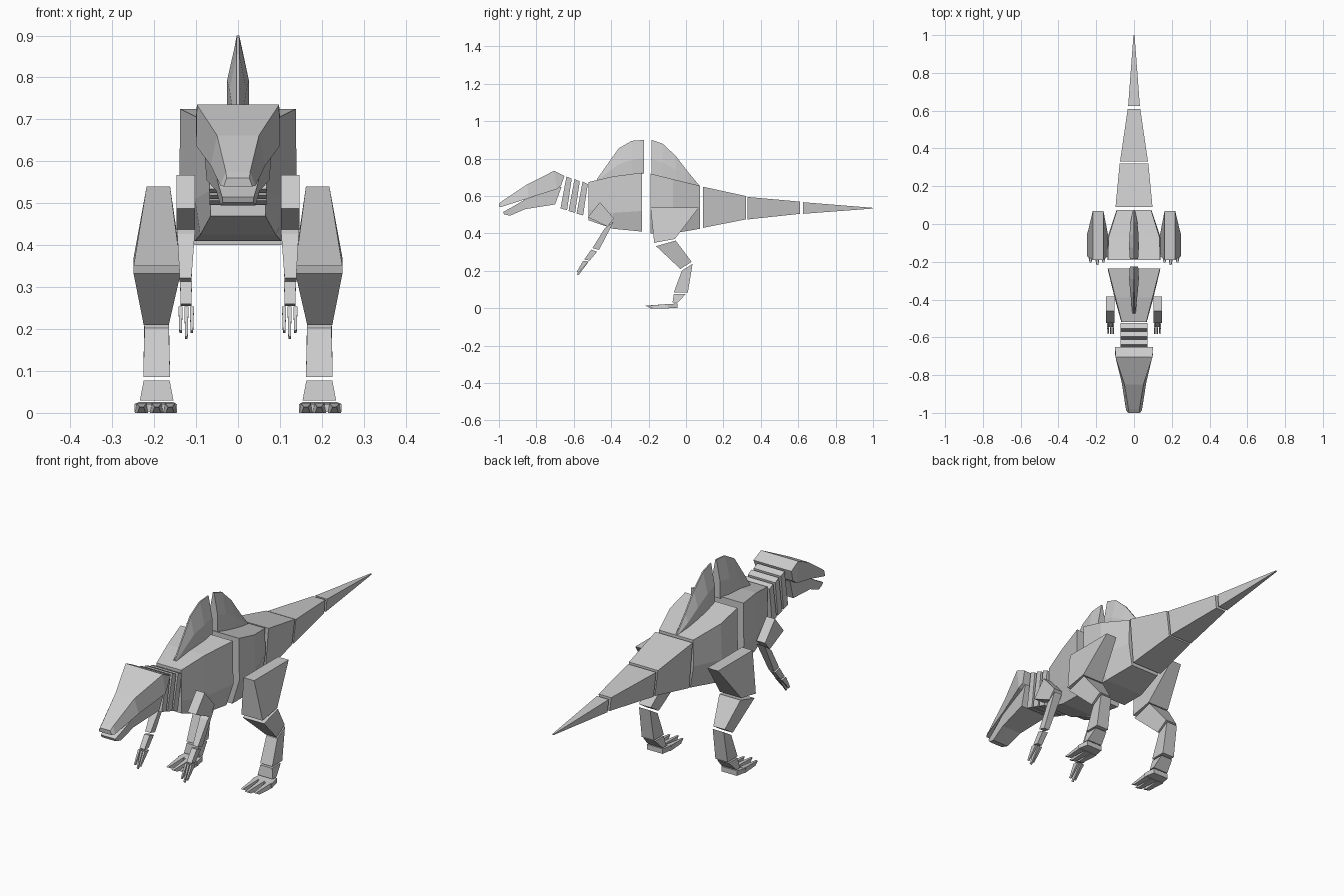
import bpy, bmesh


def make(name, rings, mirror=False):
    """Skin a closed solid over a row of point rings."""
    bm = bmesh.new()
    vs = [[bm.verts.new(p) for p in r] for r in rings]
    n = len(vs[0])
    for a, b in zip(vs, vs[1:]):
        for i in range(n):
            j = (i + 1) % n
            bm.faces.new((a[i], a[j], b[j], b[i]))
    bm.faces.new(vs[0])
    bm.faces.new(vs[-1])
    bmesh.ops.remove_doubles(bm, verts=bm.verts, dist=0.0005)
    bmesh.ops.recalc_face_normals(bm, faces=bm.faces)
    me = bpy.data.meshes.new(name)
    bm.to_mesh(me)
    bm.free()
    ob = bpy.data.objects.new(name, me)
    bpy.context.collection.objects.link(ob)
    if mirror:
        ob.modifiers.new("Mirror", 'MIRROR').use_mirror_merge = False
    return ob


def box_loft(name, secs):
    """Sections: (y bottom, z bottom, half width, y top, z top, half width)."""
    make(name, [[(-wb, yb, zb), (wb, yb, zb), (wt, yt, zt), (-wt, yt, zt)]
                for yb, zb, wb, yt, zt, wt in secs])


def hull_loft(name, secs):
    """Six-sided sections: (y, z bottom, z mid, z top, w bottom, w mid, w top)."""
    make(name, [[(-wb, y, zb), (wb, y, zb), (wm, y, zm),
                 (wt, y, zt), (-wt, y, zt), (-wm, y, zm)]
                for y, zb, zm, zt, wb, wm, wt in secs])


def limb(name, pts):
    """Mirrored side profile: (y, z, inner x, outer x) per corner."""
    make(name, [[(a, y, z) for y, z, a, b in pts],
                [(b, y, z) for y, z, a, b in pts]], mirror=True)


# Torso
hull_loft("chest", [
    (-.52, .47, .53, .675, .065, .067, .065),
    (-.39, .425, .51, .705, .09, .103, .098),
    (-.235, .41, .52, .725, .103, .14, .138)])
hull_loft("hips", [
    (-.19, .40, .52, .72, .103, .14, .138),
    (-.07, .40, .52, .69, .103, .14, .135),
    (.075, .425, .53, .655, .075, .092, .09)])

# Tail
box_loft("tail_base", [(.09, .43, .08, .09, .65, .098),
                       (.32, .475, .06, .32, .60, .076)])
box_loft("tail_middle", [(.33, .475, .06, .33, .595, .074),
                         (.61, .505, .026, .61, .57, .033)])
box_loft("tail_tip", [(.625, .505, .025, .625, .567, .031),
                      (1, .533, .003, 1, .537, .003)])

# Back fins: (y, base z, top z, half width)
fins = {
    "front_fin": [(-.475, .68, .692, .008), (-.36, .70, .855, .02),
                  (-.29, .71, .895, .026), (-.225, .72, .90, .022)],
    "rear_fin": [(-.185, .715, .90, .022), (-.125, .70, .88, .026),
                 (-.055, .68, .815, .024), (.01, .665, .73, .018),
                 (.07, .65, .658, .006)]}
for name, secs in fins.items():
    make(name, [[(-w, y, b), (w, y, b), (w, y, b + (t - b) * .45), (.003, y, t),
                 (-.003, y, t), (-w, y, b + (t - b) * .45)]
                for y, b, t, w in secs])

# Neck discs
for i in range(3):
    y, z = -.525 - i * .043, .664 + i * .014
    box_loft(f"neck_disc_{i + 1}", [
        (y - .025, z - .168, .068, y, z, .072),
        (y - .06, z - .158, .068, y - .028, z + .013, .072)])

# Head
box_loft("upper_head", [
    (-.668, .655, .095, -.65, .708, .10),
    (-.69, .637, .10, -.705, .735, .098),
    (-.84, .59, .065, -.85, .662, .05),
    (-.985, .542, .042, -.98, .575, .029),
    (-.998, .54, .034, -1, .56, .027)])
box_loft("lower_jaw", [
    (-.70, .555, .075, -.665, .65, .082),
    (-.86, .53, .052, -.86, .582, .056),
    (-.94, .495, .042, -.94, .535, .044),
    (-.972, .502, .036, -.978, .515, .038)])

# Arms
limb("upper_arm", [(-.46, .567, .102, .147), (-.385, .48, .102, .147),
                   (-.42, .437, .102, .147), (-.525, .487, .102, .147)])
limb("forearm", [(-.385, .465, .103, .145), (-.465, .312, .111, .139),
                 (-.50, .322, .111, .139), (-.435, .427, .103, .145)])
limb("wrist", [(-.475, .303, .11, .138), (-.515, .255, .111, .137),
               (-.545, .26, .111, .137), (-.507, .313, .11, .138)])
for i, (x, tip) in enumerate([(.110, .19), (.123, .176), (.137, .19)]):
    limb(f"finger_{i + 1}", [
        (-.52, .25, x - .005, x + .005), (-.575, tip, x - .003, x + .003),
        (-.583, tip + .006, x - .003, x + .003), (-.55, .254, x - .005, x + .005)])

# Legs
limb("thigh", [(-.19, .54, .162, .218), (.07, .54, .162, .218),
               (-.06, .37, .137, .249), (-.17, .35, .137, .249)])
limb("calf", [(-.16, .332, .137, .249), (-.055, .362, .137, .249),
              (.03, .248, .165, .225), (-.03, .21, .165, .225)])
limb("shin", [(-.022, .202, .165, .223), (.035, .237, .165, .223),
              (.01, .085, .162, .226), (-.065, .085, .162, .226)])
limb("ankle", [(-.065, .077, .163, .225), (0, .077, .163, .225),
               (-.045, .03, .154, .234), (-.072, .03, .154, .234)])
limb("foot", [(-.10, .021, .146, .247), (-.045, .026, .155, .236),
              (-.045, .002, .155, .236), (-.10, .002, .146, .247)])
for i, (x, y) in enumerate([(.162, -.205), (.194, -.217), (.230, -.205)]):
    limb(f"toe_{i + 1}", [
        (-.09, .023, x - .012, x + .012), (y, .014, x - .005, x + .005),
        (y + .025, 0, x - .01, x + .01), (-.09, 0, x - .016, x + .016)])
